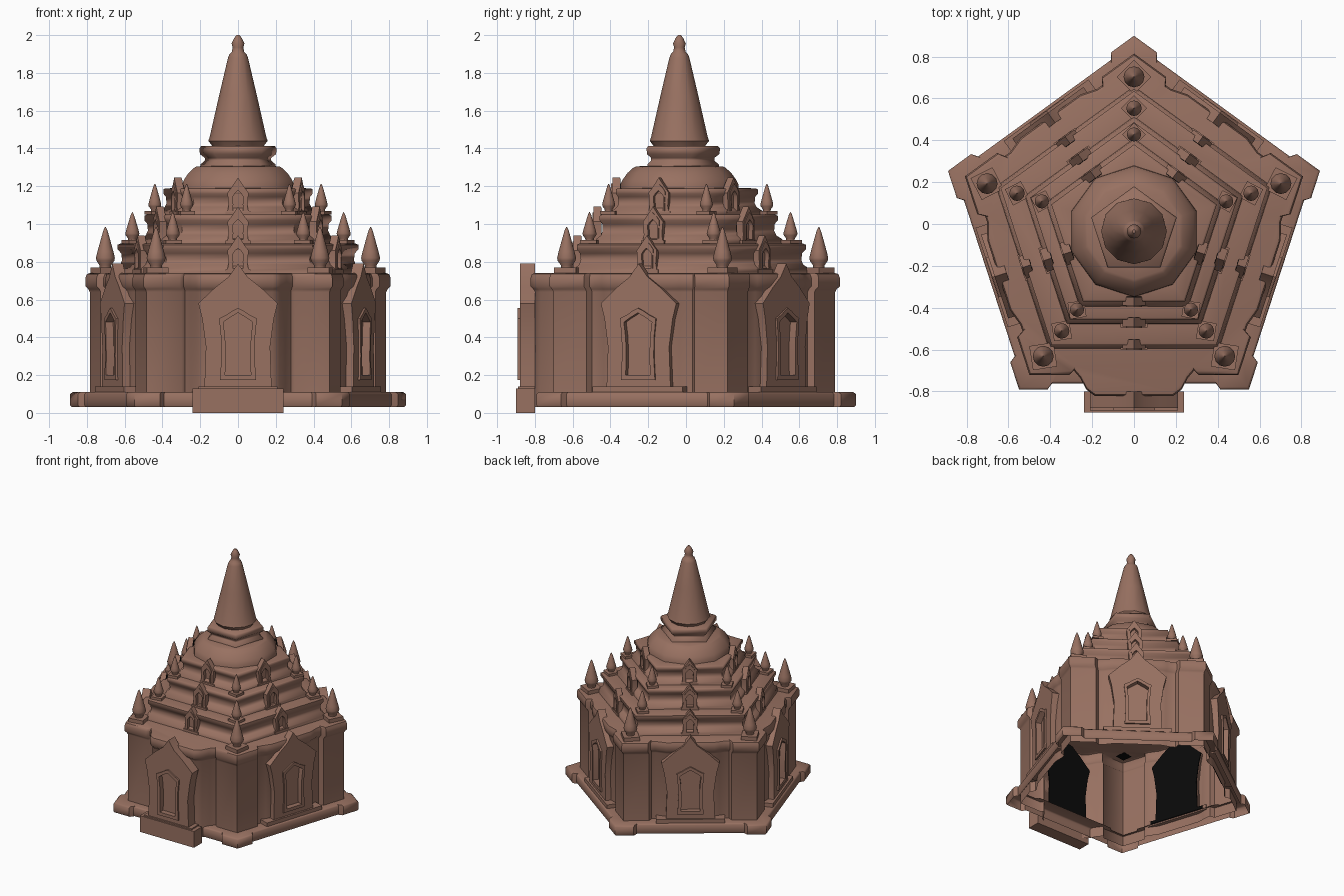
import bpy, bmesh, math
from mathutils import Vector

if "Cube" in bpy.data.objects:
    bpy.data.objects.remove(bpy.data.objects["Cube"])

CY = -0.035                      # centre of the five-sided plan
C36 = math.cos(math.radians(36))


def material(name, rgb):
    m = bpy.data.materials.new(name)
    m.diffuse_color = (*rgb, 1)
    m.use_nodes = True
    m.node_tree.nodes["Principled BSDF"].inputs["Base Color"].default_value = m.diffuse_color
    return m


clay = material("clay_brown", (0.315, 0.165, 0.12))
black = material("hidden_black", (0.003, 0.003, 0.003))


def side_point(k, t, d, z):
    """t along side k, d out from the centre, side 0 faces the front"""
    a = math.radians(-90 + 72 * k)
    return Vector((d * math.cos(a) - t * math.sin(a),
                   CY + d * math.sin(a) + t * math.cos(a), z))


def finish(name, bm, angle=35, mat=clay):
    bmesh.ops.recalc_face_normals(bm, faces=bm.faces)
    me = bpy.data.meshes.new(name)
    bm.to_mesh(me)
    bm.free()
    ob = bpy.data.objects.new(name, me)
    bpy.context.collection.objects.link(ob)
    me.materials.append(mat)
    bpy.ops.object.select_all(action='DESELECT')
    ob.select_set(True)
    bpy.context.view_layer.objects.active = ob
    bpy.ops.object.shade_smooth_by_angle(angle=math.radians(angle))
    return ob


def loft(bm, plan, profile, centre=(0, CY), cap=True):
    """stack scaled copies of a plan; profile = (scale, z)"""
    rings = [[bm.verts.new((centre[0] + s * x, centre[1] + s * y, z)) for x, y in plan]
             for s, z in profile]
    n = len(plan)
    for a, b in zip(rings, rings[1:]):
        for i in range(n):
            j = (i + 1) % n
            bm.faces.new((a[i], a[j], b[j], b[i]))
    if cap:
        bm.faces.new(rings[-1])


def polygon(n, r=1.0, start=90):
    return [(r * math.cos(math.radians(start + 360 * i / n)),
             r * math.sin(math.radians(start + 360 * i / n))) for i in range(n)]


def side_plan(half, front=None):
    """closed plan from one half-side list of (t, d), mirrored and repeated"""
    pts = []
    for k in range(5):
        h = front if (k == 0 and front) else half
        row = [(-t, d) for t, d in h] + [(t, d) for t, d in reversed(h)][:-1]
        for t, d in row:
            p = side_point(k, t, d, 0)
            pts.append((p.x, p.y - CY))
    return pts


def prism(bm, k, shape, d0, d1):
    """solid plate of an outline (t, z) between two distances"""
    a, b = [[bm.verts.new(side_point(k, x, d, z)) for x, z in shape] for d in (d0, d1)]
    bm.faces.new(a)
    bm.faces.new(b)
    for i in range(len(a)):
        j = (i + 1) % len(a)
        bm.faces.new((a[i], a[j], b[j], b[i]))


def box(bm, k, t, d0, d1, z0, z1):
    prism(bm, k, [(-t, z0), (t, z0), (t, z1), (-t, z1)], d0, d1)


def outline(half, scale=1.0, z0=0.0, top=9):
    h = [(x * scale, min(z * scale + z0, top)) for x, z in half]
    return h + [(-x, z) for x, z in reversed(h[:-1])]


def ring(bm, k, outer, inner, d0, d1, back=None):
    """plate with an opening, and a recessed back wall in the opening"""
    n = len(outer)
    loops = [[bm.verts.new(side_point(k, x, d, z)) for x, z in o]
             for o, d in ((outer, d0), (outer, d1), (inner, d1), (inner, d0))]
    for q in range(4):
        a, b = loops[q], loops[(q + 1) % 4]
        for i in range(n):
            j = (i + 1) % n
            bm.faces.new((a[i], a[j], b[j], b[i]))
    if back is not None:
        bm.faces.new([bm.verts.new(side_point(k, x, back, z)) for x, z in inner])


# plinth with projecting corners
bm = bmesh.new()
plinth = side_plan([(0.549, 0.756), (0.413, 0.756), (0.392, 0.727)])
loft(bm, plinth, [(0.99, 0.03), (1, 0.04), (1, 0.10), (0.985, 0.11), (0.86, 0.11)], cap=False)
finish("plinth", bm, 50)

# main body: corner piers, recessed walls swelling towards each doorway
bm = bmesh.new()
side = [(0.485, 0.667), (0.30, 0.667), (0.28, 0.635), (0.25, 0.635), (0.21, 0.648), (0.17, 0.66)]
porch = [(0.485, 0.667), (0.30, 0.667), (0.28, 0.645), (0.25, 0.68), (0.22, 0.735), (0.18, 0.765)]
loft(bm, side_plan(side, porch), [(1.0, 0.03), (1.0, 0.64), (1.01, 0.655), (1.03, 0.67),
                                  (1.03, 0.715), (1.02, 0.735), (1.0, 0.74)])
finish("body", bm, 50)

# doorway panels with frames on all five sides, black on the hidden inside
gable = [(0.178, 0.13), (0.17, 0.35), (0.19, 0.50), (0.21, 0.58),
         (0.12, 0.665), (0.05, 0.72), (0, 0.79)]
niche = [(0.068, 0.20), (0.065, 0.30), (0.068, 0.40), (0.078, 0.48),
         (0.05, 0.50), (0.025, 0.515), (0, 0.53)]
frame = [(0.095, 0.175), (0.088, 0.30), (0.09, 0.40), (0.1, 0.50),
         (0.06, 0.52), (0.03, 0.54), (0, 0.555)]
for k in range(5):
    d0, d1, inside = (0.765, 0.845, 0.715) if k == 0 else (0.64, 0.70, 0.622)
    bm = bmesh.new()
    ring(bm, k, outline(gable), outline(niche), d0, d1, d1 - 0.03)
    finish("door_panel_%d" % k, bm, 40)
    bm = bmesh.new()
    ring(bm, k, outline(frame), outline(niche), d1 - 0.01, d1 + 0.012)
    finish("door_frame_%d" % k, bm, 40)
    bm = bmesh.new()
    if k == 0:
        box(bm, k, 0.24, 0.765, 0.865, 0.0, 0.13)
        box(bm, k, 0.21, 0.765, 0.855, 0.13, 0.14)
    else:
        box(bm, k, 0.25, 0.63, 0.715, 0.10, 0.14)
    finish("door_step_%d" % k, bm)
    bm = bmesh.new()
    prism(bm, k, outline(gable, top=0.735), inside, inside + 0.008)
    box(bm, k, 0.22, inside, inside + 0.008, 0.112, 0.135)
    finish("door_lining_%d" % k, bm, 40, black)

# three stepped terraces (apothem, height)
pent = polygon(5, 1 / C36)
terraces = {
    "lower_terrace": [(0.56, 0.74), (0.555, 0.765), (0.53, 0.785), (0.522, 0.81),
                      (0.526, 0.845), (0.542, 0.865), (0.542, 0.89), (0.53, 0.896), (0.42, 0.897)],
    "middle_terrace": [(0.445, 0.89), (0.44, 0.92), (0.415, 0.94), (0.406, 0.965),
                       (0.408, 1.0), (0.422, 1.02), (0.422, 1.043), (0.412, 1.049), (0.33, 1.05)],
    "upper_terrace": [(0.36, 1.04), (0.355, 1.07), (0.33, 1.09), (0.322, 1.11),
                      (0.325, 1.145), (0.336, 1.16), (0.336, 1.183), (0.326, 1.189), (0.25, 1.19)],
}
for name, prof in terraces.items():
    bm = bmesh.new()
    loft(bm, pent, prof)
    finish(name, bm, 60)

# small gabled dormers in the middle of each terrace side, with black backs
d_out = [(0.06, 0), (0.05, 0.05), (0.056, 0.12), (0.03, 0.155), (0, 0.2)]
d_in = [(0.026, 0.025), (0.025, 0.06), (0.028, 0.1), (0.016, 0.118), (0, 0.132)]
for row, (d, z) in enumerate(((0.56, 0.74), (0.455, 0.892), (0.355, 1.045))):
    bm, backs = bmesh.new(), bmesh.new()
    for k in range(5):
        ring(bm, k, outline(d_out, 1, z), outline(d_in, 1, z), d - 0.04, d, d - 0.02)
        ring(bm, k, outline(d_in, 1.35, z - 0.01), outline(d_in, 1, z), d - 0.01, d + 0.006)
        box(bm, k, 0.065, d - 0.04, d + 0.005, z, z + 0.02)
        prism(backs, k, outline(d_out, 0.98, z), d - 0.043, d - 0.039)
    finish("dormers_row_%d" % (row + 1), bm, 40)
    finish("dormer_backs_row_%d" % (row + 1), backs, 40, black)

# corner pinnacles on square bases
pin = [(0.6, 0.12), (0.62, 0.17), (0.95, 0.27), (1.0, 0.33), (0.85, 0.46), (0.5, 0.72),
       (0.22, 0.92), (0.03, 1.0)]
for row, (r, z, h, w) in enumerate(((0.738, 0.74, 0.245, 0.05), (0.588, 0.895, 0.168, 0.037),
                                    (0.463, 1.05, 0.163, 0.034))):
    bm, under = bmesh.new(), bmesh.new()
    for k in range(5):
        a = math.radians(90 + 72 * k)
        c = (r * math.cos(a), CY + r * math.sin(a))
        base = polygon(4, 1.65 * w, 90 + 72 * k)
        loft(bm, base, [(1, z), (1, z + 0.12 * h)], c)
        loft(bm, polygon(12), [(w * s, z + h * t) for s, t in pin], c)
        loft(under, base, [(0.7, z - 0.008), (0.7, z - 0.007)], c)
        under.faces.new(list(under.verts)[-8:-4])
    finish("pinnacles_row_%d" % (row + 1), bm, 40)
    finish("pinnacle_undersides_row_%d" % (row + 1), under, 40, black)

# bell-shaped dome
bm = bmesh.new()
loft(bm, polygon(10), [(0.315, 1.18), (0.312, 1.21), (0.30, 1.235), (0.275, 1.27),
                       (0.245, 1.297), (0.23, 1.305), (0.15, 1.308)])
finish("dome", bm, 45)

# five-sided waisted neck
bm = bmesh.new()
loft(bm, polygon(5), [(0.21, 1.30), (0.21, 1.315), (0.185, 1.335), (0.185, 1.35),
                      (0.212, 1.37), (0.215, 1.40), (0.205, 1.412)])
finish("neck", bm, 60)

# spire and finial
bm = bmesh.new()
loft(bm, polygon(12), [(0.13, 1.40), (0.138, 1.415), (0.157, 1.44), (0.15, 1.46), (0.10, 1.68),
                       (0.053, 1.88), (0.045, 1.90), (0.033, 1.912), (0.028, 1.935),
                       (0.034, 1.955), (0.02, 1.985), (0.008, 2.0)])
finish("spire", bm, 50)
